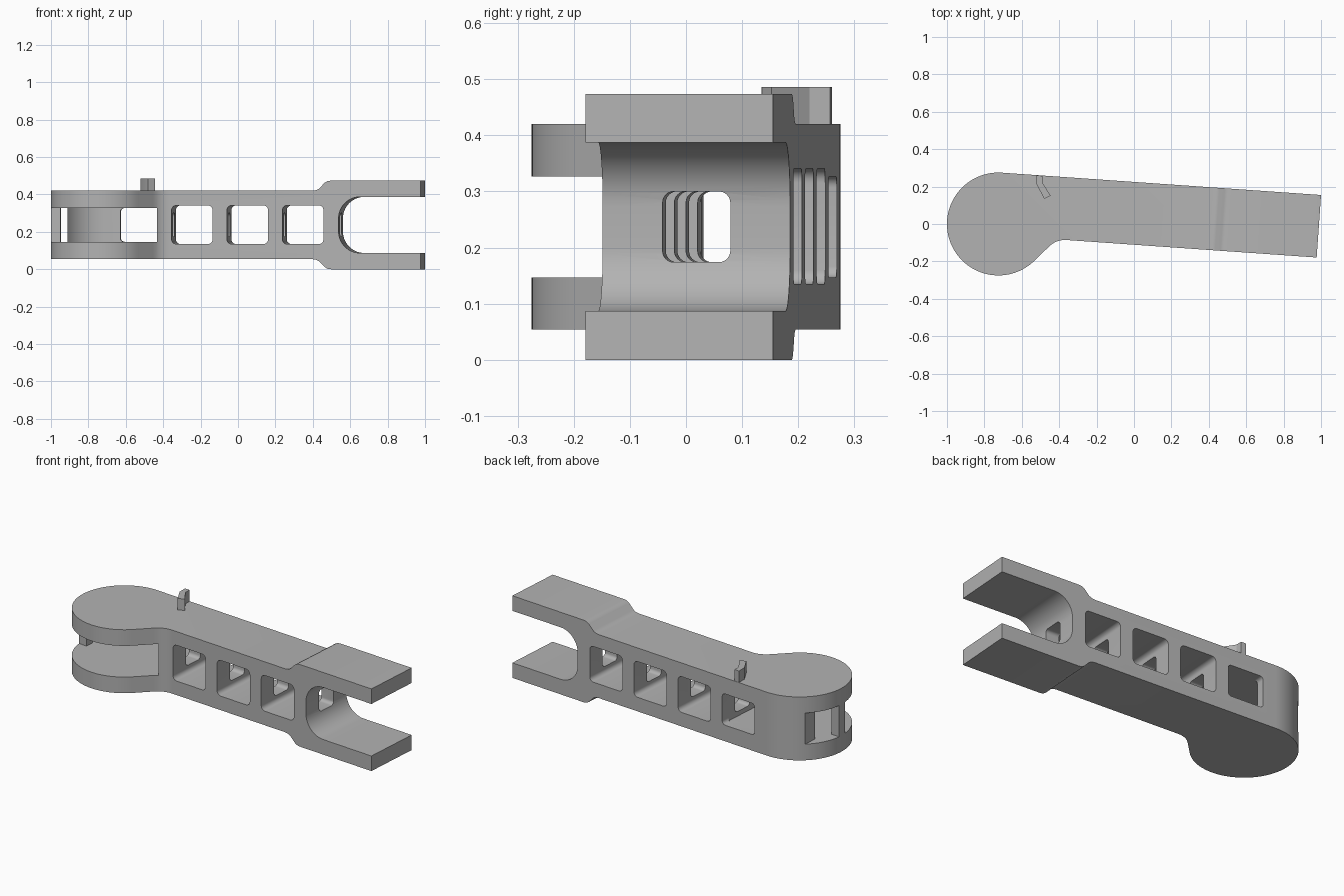
import bpy, bmesh
from math import sin, cos, radians
from mathutils import Matrix

cube = bpy.data.objects.get("Cube")
if cube:
    bpy.data.objects.remove(cube, do_unlink=True)

grey = bpy.data.materials.new("plain grey")
grey.use_nodes = True
colour = (0.45, 0.45, 0.45, 1)
grey.diffuse_color = colour
grey.node_tree.nodes["Principled BSDF"].inputs["Base Color"].default_value = colour

# The arm is built along its own axis, with the head at the origin, then placed
PLACE = Matrix.Translation((-0.725, 0, 0)) @ Matrix.Rotation(radians(-4), 4, 'Z')
R = 0.275          # head radius and back edge of the bar
MID = 0.237        # mid height


def arc(cx, cy, r, start, end, n):
    steps = [radians(start + (end - start) * i / n) for i in range(n + 1)]
    return [(cx + r * cos(a), cy + r * sin(a)) for a in steps]


def rounded_rect(x0, x1, y0, y1, r):
    corners = [(x1 - r, y1 - r), (x0 + r, y1 - r), (x0 + r, y0 + r), (x1 - r, y0 + r)]
    return [p for i, c in enumerate(corners) for p in arc(*c, r, 90 * i, 90 * i + 90, 6)]


def prism(name, outline, lo, hi, axis='Z', matrix=PLACE):
    """Extrude an outline along an axis (Z: u,v plan; Y: u,z side; X: v,z end)."""
    place = {'Z': lambda a, b, h: (a, b, h),
             'Y': lambda a, b, h: (a, h, b),
             'X': lambda a, b, h: (h, a, b)}[axis]
    bm = bmesh.new()
    low = [bm.verts.new(place(a, b, lo)) for a, b in outline]
    high = [bm.verts.new(place(a, b, hi)) for a, b in outline]
    bm.faces.new(low)
    bm.faces.new(high)
    n = len(outline)
    for i in range(n):
        j = (i + 1) % n
        bm.faces.new((low[i], low[j], high[j], high[i]))
    bmesh.ops.recalc_face_normals(bm, faces=bm.faces)
    bm.transform(matrix)
    mesh = bpy.data.meshes.new(name)
    bm.to_mesh(mesh)
    bm.free()
    mesh.materials.append(grey)
    obj = bpy.data.objects.new(name, mesh)
    bpy.context.collection.objects.link(obj)
    return obj


def activate(obj):
    bpy.ops.object.select_all(action='DESELECT')
    obj.select_set(True)
    bpy.context.view_layer.objects.active = obj


def combine(obj, tool, operation):
    tool.hide_render = True
    mod = obj.modifiers.new("cut", 'BOOLEAN')
    mod.operation, mod.solver, mod.object = operation, 'EXACT', tool
    activate(obj)
    bpy.ops.object.modifier_apply(modifier=mod.name)
    bpy.data.objects.remove(tool, do_unlink=True)


# Plan outline: round head, curved neck, straight bar
neck = []
p0, p1, p2 = (0.278, -0.102), (0.316, -0.06), (0.37, -0.06)
for i in range(9):
    t = i / 8
    neck.append(tuple((1 - t) ** 2 * a + 2 * t * (1 - t) * b + t * t * c
                      for a, b, c in zip(p0, p1, p2)))
plan = arc(0, 0, R, 90, 318, 72) + neck + [(1.71, -0.06), (1.71, R)]
arm = prism("arm", plan, -0.1, 0.6)

# Side outline: slim body, stepped wider fork with a round-bottomed notch
lower = [(-0.4, 0.054), (1.13, 0.054), (1.15, 0.051), (1.165, 0.043),
         (1.195, 0.012), (1.21, 0.003), (1.23, 0), (1.71, 0), (1.71, 0.087)]
notch = arc(1.385, 0.202, 0.115, 270, 180, 14)
half = lower + notch
side = half + [(u, 2 * MID - z) for u, z in reversed(half)]
combine(arm, prism("side_shape", side, -0.5, 0.5, 'Y'), 'INTERSECT')

# Three windows straight through the bar
for i in range(3):
    u = 0.375 + 0.297 * i
    combine(arm, prism("window", rounded_rect(u, u + 0.22, 0.135, 0.341, 0.025),
                       -0.5, 0.5, 'Y'), 'DIFFERENCE')

# Head pocket: open to the front, thin back wall, small post at the tip
pocket = ([(-0.4, -0.4), (0.298, -0.4), (0.298, 0.225)]
          + arc(0, 0, 0.225, 90, 150, 20)
          + [(-0.195, 0.21), (-0.4, 0.21), (-0.4, 0.012), (-0.223, 0.012),
             (-0.223, -0.04), (-0.4, -0.04)])
combine(arm, prism("pocket", pocket, 0.147, 0.327), 'DIFFERENCE')
combine(arm, prism("back_window", rounded_rect(0.08, 0.298, 0.147, 0.327, 0.02),
                   0.1, 0.5, 'Y'), 'DIFFERENCE')

# Passage running lengthwise through the webs
combine(arm, prism("passage", rounded_rect(0.047, 0.168, 0.174, 0.3, 0.02),
                   0.2, 1.4, 'X'), 'DIFFERENCE')

# Small bent hook on top
hook = prism("hook", [(-0.52, 0.26), (-0.52, 0.21), (-0.48, 0.135), (-0.445, 0.152),
                      (-0.49, 0.22), (-0.49, 0.257)], 0.41, 0.486, 'Z', Matrix())

for part in (arm, hook):
    activate(part)
    bpy.ops.object.shade_smooth_by_angle(angle=radians(30))
